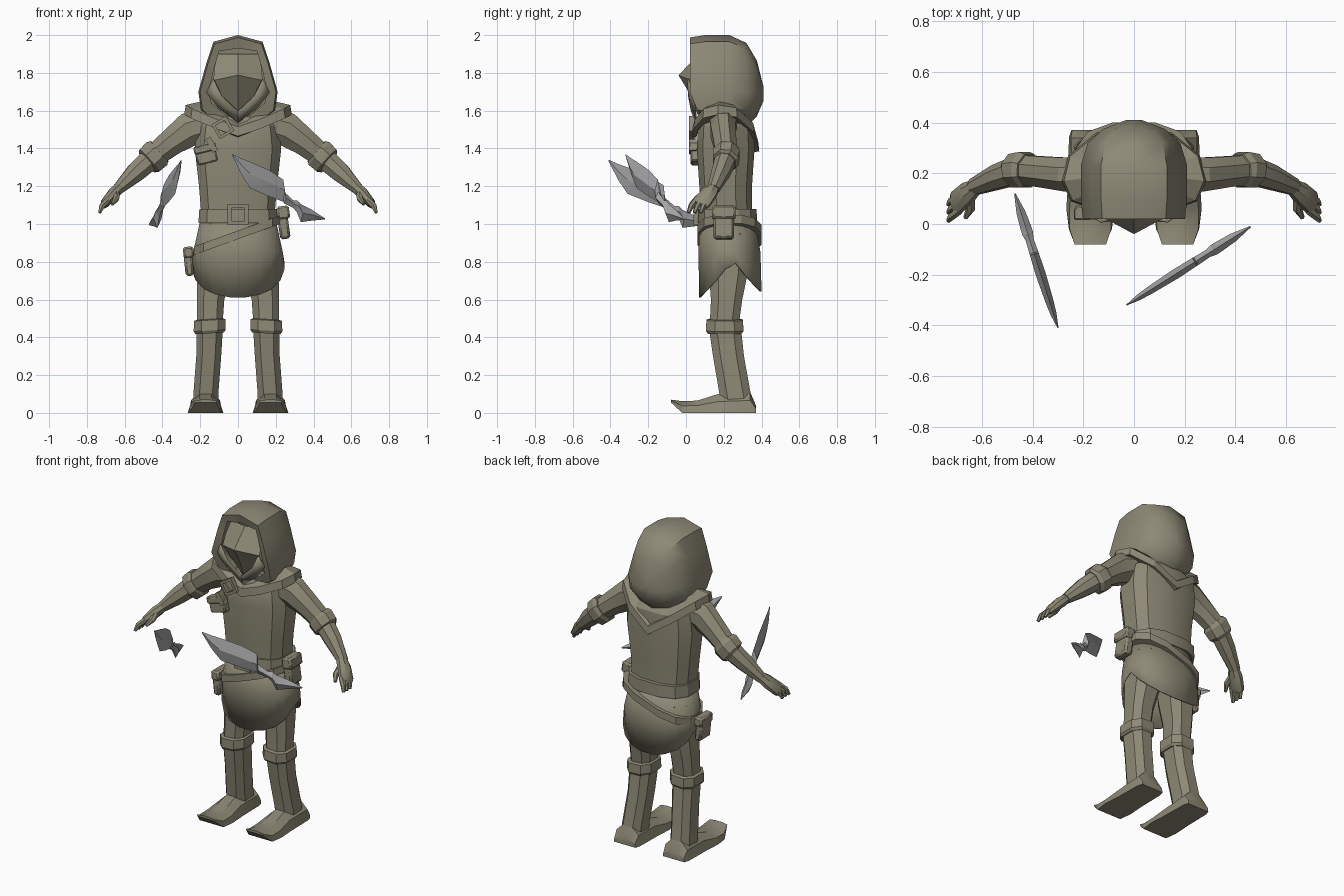
import bpy, bmesh
from math import cos, sin, pi, radians, copysign
from mathutils import Vector, Matrix

cube = bpy.data.objects.get("Cube")
if cube:
    bpy.data.objects.remove(cube)


def material(name, rgb):
    m = bpy.data.materials.new(name)
    m.use_nodes = True
    m.diffuse_color = (*rgb, 1)
    m.node_tree.nodes["Principled BSDF"].inputs["Base Color"].default_value = (*rgb, 1)
    return m


OLIVE = material("olive cloth", (0.27, 0.25, 0.18))
STEEL = material("grey steel", (0.40, 0.40, 0.41))


def finish(name, bm, mat=OLIVE, mirror=False, angle=25, thick=0, bevel=0):
    bmesh.ops.recalc_face_normals(bm, faces=bm.faces)
    me = bpy.data.meshes.new(name)
    bm.to_mesh(me)
    bm.free()
    me.materials.append(mat)
    ob = bpy.data.objects.new(name, me)
    bpy.context.collection.objects.link(ob)
    bpy.ops.object.select_all(action='DESELECT')
    ob.select_set(True)
    bpy.context.view_layer.objects.active = ob
    bpy.ops.object.shade_smooth_by_angle(angle=radians(angle))
    if thick:
        ob.modifiers.new("thickness", 'SOLIDIFY').thickness = thick
    if bevel:
        b = ob.modifiers.new("bevel", 'BEVEL')
        b.width, b.segments = bevel, 1
    if mirror:
        ob.modifiers.new("mirror", 'MIRROR')
    return ob


def loft(name, rings, closed=True, caps=True, wrap=False, **kw):
    """Bridge equal-length rings of points into a skin."""
    bm = bmesh.new()
    vs = [[bm.verts.new(p) for p in r] for r in rings]
    n = len(vs[0])
    pairs = list(zip(vs, vs[1:])) + ([(vs[-1], vs[0])] if wrap else [])
    for a, b in pairs:
        for i in range(n if closed else n - 1):
            j = (i + 1) % n
            bm.faces.new((a[i], a[j], b[j], b[i]))
    if closed and caps and not wrap:
        bm.faces.new(vs[0])
        bm.faces.new(vs[-1])
    return finish(name, bm, **kw)


def oval(z, cx, cy, rx, ry, n=12, p=0.75, slope=0):
    """Horizontal rounded-box ring; slope tilts it along x."""
    pts = []
    for i in range(n):
        a = 2 * pi * (i + 0.5) / n
        x = cx + rx * copysign(abs(cos(a)) ** p, cos(a))
        y = cy + ry * copysign(abs(sin(a)) ** p, sin(a))
        pts.append(Vector((x, y, z + slope * x)))
    return pts


def tube(name, path, n=8, **kw):
    """Limb along (point, in-plane radius, depth radius) stations."""
    pts = [Vector(s[0]) for s in path]
    rings = []
    for i, (c, ra, rb) in enumerate(path):
        t = (pts[min(i + 1, len(pts) - 1)] - pts[max(i - 1, 0)]).normalized()
        u = Vector((0, 1, 0)).cross(t).normalized()
        v = t.cross(u)
        rings.append([pts[i] + u * ra * cos(a) + v * rb * sin(a)
                      for a in (2 * pi * (k + 0.5) / n for k in range(n))])
    return loft(name, rings, **kw)


def full(half):
    """Complete a half outline that starts and ends on the centre line."""
    return half + [Vector((-p.x, p.y, p.z)) for p in reversed(half[1:-1])]


def box(name, c, size, rot=0, axis='Y', **kw):
    bm = bmesh.new()
    m = Matrix.Translation(c) @ Matrix.Rotation(radians(rot), 4, axis) @ Matrix.Diagonal((*size, 1))
    bmesh.ops.create_cube(bm, size=1, matrix=m)
    return finish(name, bm, **kw)


def buckle(name, c, s, w, depth, rot):
    def ring(r, y):
        return [Vector(c) + Vector((r * 1.414 * cos(a), y, r * 1.414 * sin(a)))
                for a in (radians(rot + 45 + 90 * k) for k in range(4))]
    return loft(name, [ring(s, 0), ring(s, depth), ring(s - w, depth), ring(s - w, 0)], wrap=True)


# Hood: outlines swept from the face opening to the back of the head
OUTER = [(0, 2.0), (.13, 1.965), (.165, 1.86), (.21, 1.70), (.195, 1.6), (.11, 1.53), (0, 1.49)]
INNER = [(0, 1.93), (.10, 1.915), (.125, 1.83), (.155, 1.7), (.14, 1.64), (.07, 1.58), (0, 1.55)]


def hood_ring(outline, y, s=1, lean=0):
    return full([Vector((x * s, y + lean * max(0, 1.7 - z), 1.68 + (z - 1.68) * s)) for x, z in outline])


loft("hood", [hood_ring(INNER, .10, 1, .4), hood_ring(INNER, .035, 1, .4), hood_ring(OUTER, .02, .96, .4),
              hood_ring(OUTER, .10), hood_ring(OUTER, .23), hood_ring(OUTER, .32, .87),
              hood_ring(OUTER, .375, .58), hood_ring(OUTER, .41, .15)], angle=38)

# Face mask with a beaked brow
mask_rows = [(.12, .09, .07, 1.90, 1.90), (.13, .03, -.04, 1.76, 1.788),
             (.09, .06, .02, 1.68, 1.69), (.02, .09, .06, 1.58, 1.58)]
loft("face_mask", [[Vector((-w, ys, zs)), Vector((0, yc, zc)), Vector((w, ys, zs))]
                   for w, ys, yc, zs, zc in mask_rows], closed=False)
loft("mask_flap", [[Vector((.165, .04, 1.70)), Vector((.13, .015, 1.77))],
                   [Vector((.105, .05, 1.62)), Vector((.085, .02, 1.68))],
                   [Vector((0, .06, 1.54)), Vector((0, .035, 1.60))]],
     closed=False, thick=.01, mirror=True)

# Shoulder cowl, V-shaped at front and back
EDGE = [Vector(p) for p in [(0, .03, 1.51), (.12, .042, 1.55), (.25, .09, 1.605), (.285, .17, 1.625),
                            (.26, .27, 1.61), (.15, .36, 1.53), (0, .388, 1.43)]]


def cowl_ring(s, dz):
    return full([Vector((p.x * s, .2 + (p.y - .2) * s, p.z + dz)) for p in EDGE])


loft("shoulder_cowl", [cowl_ring(.6, .03), cowl_ring(.97, .005), cowl_ring(1, -.045), cowl_ring(.85, -.05)])

# Torso and belts
loft("torso", [oval(1.0, 0, .215, .195, .14), oval(1.2, 0, .21, .212, .143), oval(1.4, 0, .21, .235, .157),
               oval(1.52, 0, .21, .22, .15), oval(1.6, 0, .2, .16, .1)])
loft("waist_belt", [oval(1.005, 0, .22, .215, .16), oval(1.08, 0, .22, .21, .158)])
loft("slanted_belt", [oval(z, 0, .23, .238, .174, slope=.36) for z in (.92, .965)])
buckle("belt_buckle", (0, .04, 1.05), .055, .02, .03, 0)
buckle("cowl_buckle", (-.08, .015, 1.51), .045, .016, .03, 30)

# Tunic skirt with long front and back panels
N = 20
hem = []
for q in oval(0, 0, .235, .25, .167, N, .95):
    q.z = .81 - .2 * min(1, abs(q.y - .235) / .167) ** .8 + (.03 if q.y > .235 else 0)
    hem.append(q)
middle = oval(.85, 0, .23, .24, .166, N, .9)
loft("tunic_skirt", [oval(1.03, 0, .22, .2, .148, N, .85), middle, hem], caps=False, thick=.008)

# Pouches with flaps
box("chest_pouch", (-.17, .05, 1.37), (.11, .05, .10), -14, bevel=.008)
box("chest_pouch_flap", (-.175, .04, 1.40), (.12, .05, .04), -14, bevel=.006)
box("chest_pouch_tab", (-.14, .035, 1.42), (.03, .04, .08), -30)
box("left_hip_pouch", (.24, .2, 1.005), (.055, .11, .17), -8, bevel=.012)
box("left_hip_pouch_flap", (.24, .2, 1.06), (.065, .125, .07), -8, bevel=.01)
box("right_hip_pouch", (-.262, .2, .80), (.045, .11, .15), -6, bevel=.012)
box("right_hip_pouch_flap", (-.262, .2, .85), (.055, .125, .06), -6, bevel=.01)

# Legs, boots, cuffs and feet
loft("trouser_legs", [oval(*s, n=8) for s in [(.95, .11, .23, .10, .12), (.75, .125, .225, .095, .11),
                                              (.6, .145, .215, .077, .088), (.44, .15, .2, .07, .08)]], mirror=True)
loft("boot_shafts", [oval(*s, n=8) for s in [(.46, .15, .205, .075, .09), (.3, .155, .225, .07, .087),
                                             (.1, .17, .26, .07, .088), (.03, .17, .27, .07, .09)]], mirror=True)
loft("boot_cuffs", [oval(z, .15, .205, r, r + .015, n=8, slope=-.06)
                    for z, r in [(.43, .08), (.445, .09), (.50, .088), (.505, .075)]], mirror=True)
foot = []
for y, z0, z1, low, top in [(.37, 0, .04, .075, .06), (.34, 0, .11, .085, .065), (.17, 0, .10, .088, .06),
                            (.06, 0, .065, .095, .07), (-.02, 0, .062, .085, .07), (-.08, .055, .07, .055, .05)]:
    x = .172
    foot.append([Vector(p) for p in [(x - low, y, z0), (x + low, y, z0), (x + top + .012, y, z0 + (z1 - z0) * .6),
                                     (x + top * .5, y, z1), (x - top * .5, y, z1),
                                     (x - top - .012, y, z0 + (z1 - z0) * .6)]])
loft("boot_feet", foot, mirror=True)

# Arms, elbow cuffs and hands
tube("upper_arms", [((.15, .2, 1.53), .09, .08), ((.26, .195, 1.50), .098, .072),
                    ((.35, .205, 1.435), .078, .066), ((.45, .215, 1.355), .064, .062)], mirror=True)
tube("elbow_cuffs", [((.415, .213, 1.385), .076, .068), ((.43, .214, 1.372), .088, .076),
                     ((.47, .21, 1.335), .084, .072), ((.48, .207, 1.327), .07, .06)], mirror=True)
tube("forearms", [((.45, .215, 1.355), .064, .06), ((.54, .185, 1.275), .056, .052),
                  ((.635, .145, 1.185), .032, .035)], mirror=True)
tube("palms", [((.62, .15, 1.20), .028, .03), ((.655, .125, 1.165), .034, .045),
               ((.70, .085, 1.115), .026, .05), ((.71, .075, 1.10), .018, .042)], mirror=True)
for i, name in enumerate(("front", "middle", "rear")):
    d = (i - 1) * .032
    tube(name + "_fingers", [((.69, .085 + d, 1.125), .017, .018), ((.72, .06 + d, 1.095), .016, .016),
                             ((.732, .045 + d, 1.06), .009, .01)], n=6, mirror=True)
tube("thumbs", [((.645, .11, 1.165), .02, .022), ((.645, .06, 1.135), .018, .018),
                ((.665, .025, 1.105), .009, .01)], n=6, mirror=True)

# Floating curved daggers: (position along, upper edge, lower edge, half thickness)
DAGGER = [(0, 1.37, 1.362, .002), (.1, 1.347, 1.26, .012), (.19, 1.33, 1.19, .016), (.4, 1.285, 1.145, .02),
          (.55, 1.235, 1.118, .018), (.56, 1.17, 1.11, .018), (.66, 1.125, 1.085, .016), (.7, 1.125, 1.06, .022),
          (.74, 1.105, 1.01, .022), (.86, 1.075, 1.018, .018), (1, 1.03, 1.024, .003)]


def dagger(name, start, end, dz):
    a, b = Vector((*start, dz)), Vector((*end, dz))
    side = (b - a).normalized().cross(Vector((0, 0, 1)))
    rings = []
    for t, hi, lo, w in DAGGER:
        c = a.lerp(b, t)
        mid = c + Vector((0, 0, (hi + lo) / 2))
        rings.append([c + Vector((0, 0, hi)), mid + side * w, c + Vector((0, 0, lo)), mid - side * w])
    loft(name, rings, mat=STEEL)


dagger("left_dagger", (-.03, -.32), (.46, -.01), 0)
dagger("right_dagger", (-.3, -.41), (-.47, .12), -.03)
